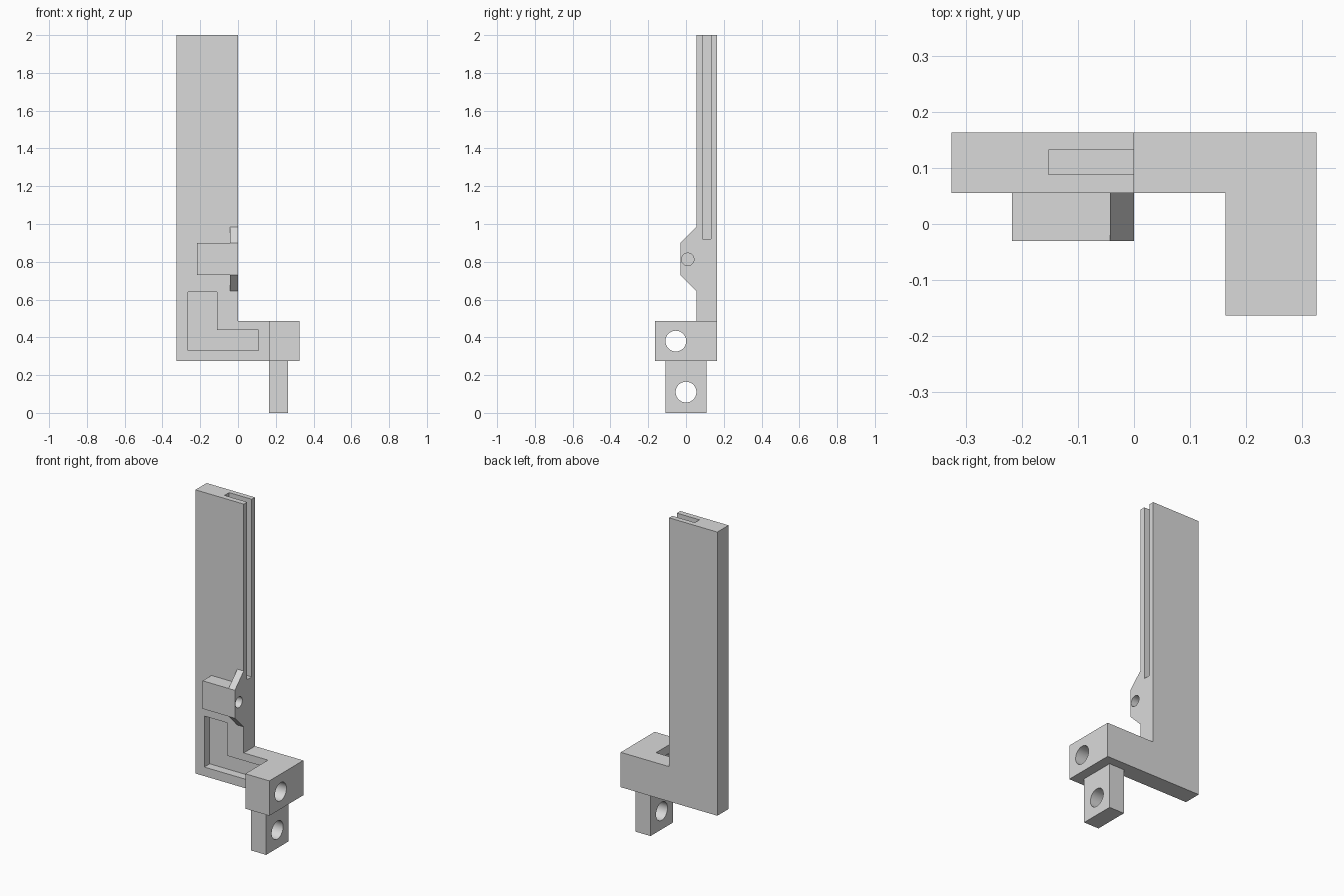
import bpy, bmesh, math
from mathutils import Matrix, Vector

cube = bpy.data.objects.get("Cube")
if cube:
    bpy.data.objects.remove(cube, do_unlink=True)

grey = bpy.data.materials.new("plain grey")
grey.use_nodes = True
grey.diffuse_color = (0.7, 0.7, 0.7, 1)
grey.node_tree.nodes["Principled BSDF"].inputs["Base Color"].default_value = (0.7, 0.7, 0.7, 1)


def finish(name, bm):
    bmesh.ops.recalc_face_normals(bm, faces=bm.faces)
    mesh = bpy.data.meshes.new(name)
    bm.to_mesh(mesh)
    bm.free()
    mesh.materials.append(grey)
    obj = bpy.data.objects.new(name, mesh)
    bpy.context.collection.objects.link(obj)
    return obj


def extrude(name, points, direction):
    """Prism from a closed profile of 3D points, swept along direction."""
    bm = bmesh.new()
    face = bm.faces.new([bm.verts.new(p) for p in points])
    swept = bmesh.ops.extrude_face_region(bm, geom=[face])
    verts = [v for v in swept["geom"] if isinstance(v, bmesh.types.BMVert)]
    bmesh.ops.translate(bm, verts=verts, vec=Vector(direction))
    return finish(name, bm)


def plate(name, xz, y0, y1):
    return extrude(name, [(x, y0, z) for x, z in xz], (0, y1 - y0, 0))


def box(name, x0, x1, y0, y1, z0, z1):
    return plate(name, [(x0, z0), (x1, z0), (x1, z1), (x0, z1)], y0, y1)


def bore(name, x0, x1, y, z, radius):
    """Round cutter lying along x."""
    bm = bmesh.new()
    place = Matrix.Translation(((x0 + x1) / 2, y, z)) @ Matrix.Rotation(math.pi / 2, 4, "Y")
    bmesh.ops.create_cone(bm, cap_ends=True, segments=48, radius1=radius,
                          radius2=radius, depth=x1 - x0, matrix=place)
    return finish(name, bm)


def cut(obj, *cutters):
    for cutter in cutters:
        mod = obj.modifiers.new(cutter.name, "BOOLEAN")
        mod.operation = "DIFFERENCE"
        mod.solver = "EXACT"
        mod.object = cutter
        cutter.hide_render = True
        cutter.hide_set(True)
        cutter.display_type = "WIRE"


FRONT, BACK = 0.055, 0.163

# Tall column with its short foot arm, in one L-shaped plate
column = plate("column_and_arm", [(-0.325, 0.275), (0.325, 0.275), (0.325, 0.487),
                                  (0, 0.487), (0, 2), (-0.325, 2)], FRONT, BACK)
slot = box("slot_cutter", -0.152, 0.1, 0.088, 0.132, 0.92, 2.1)
pocket = plate("pocket_cutter", [(-0.265, 0.33), (0.108, 0.33), (0.108, 0.44),
                                 (-0.11, 0.44), (-0.11, 0.64), (-0.265, 0.64)],
               FRONT - 0.1, FRONT + 0.052)
cut(column, slot, pocket)

# Forward end of the arm, and the tab below it, each with a through hole
arm_end = box("arm_end", 0.163, 0.325, -BACK, FRONT, 0.275, 0.487)
cut(arm_end, bore("arm_hole_cutter", 0.1, 0.4, -0.054, 0.38, 0.055))
tab = box("tab", 0.163, 0.265, -0.108, 0.108, 0, 0.275)
cut(tab, bore("tab_hole_cutter", 0.1, 0.4, 0, 0.11, 0.055))

# Boss on the column front: sloped cheek and plain block, with a blind hole
cheek = extrude("boss_cheek", [(-0.043, y, z) for y, z in
                               [(FRONT, 0.645), (-0.03, 0.73), (-0.03, 0.9), (FRONT, 0.985)]],
                (0.043, 0, 0))
block = box("boss_block", -0.217, -0.043, -0.03, FRONT, 0.73, 0.9)
boss_bore = bore("boss_hole_cutter", -0.16, 0.05, 0.009, 0.813, 0.033)
cut(cheek, boss_bore)
cut(block, boss_bore)

# Smooth hole walls, crisp edges
bpy.ops.object.select_all(action="DESELECT")
for obj in (column, arm_end, tab, cheek, block):
    bpy.context.view_layer.objects.active = obj
    obj.select_set(True)
    for mod in list(obj.modifiers):
        bpy.ops.object.modifier_apply(modifier=mod.name)
    bpy.ops.object.shade_smooth_by_angle(angle=math.radians(30))
    obj.select_set(False)
for helper in [o for o in bpy.data.objects if o.name.endswith("_cutter")]:
    bpy.data.objects.remove(helper, do_unlink=True)
